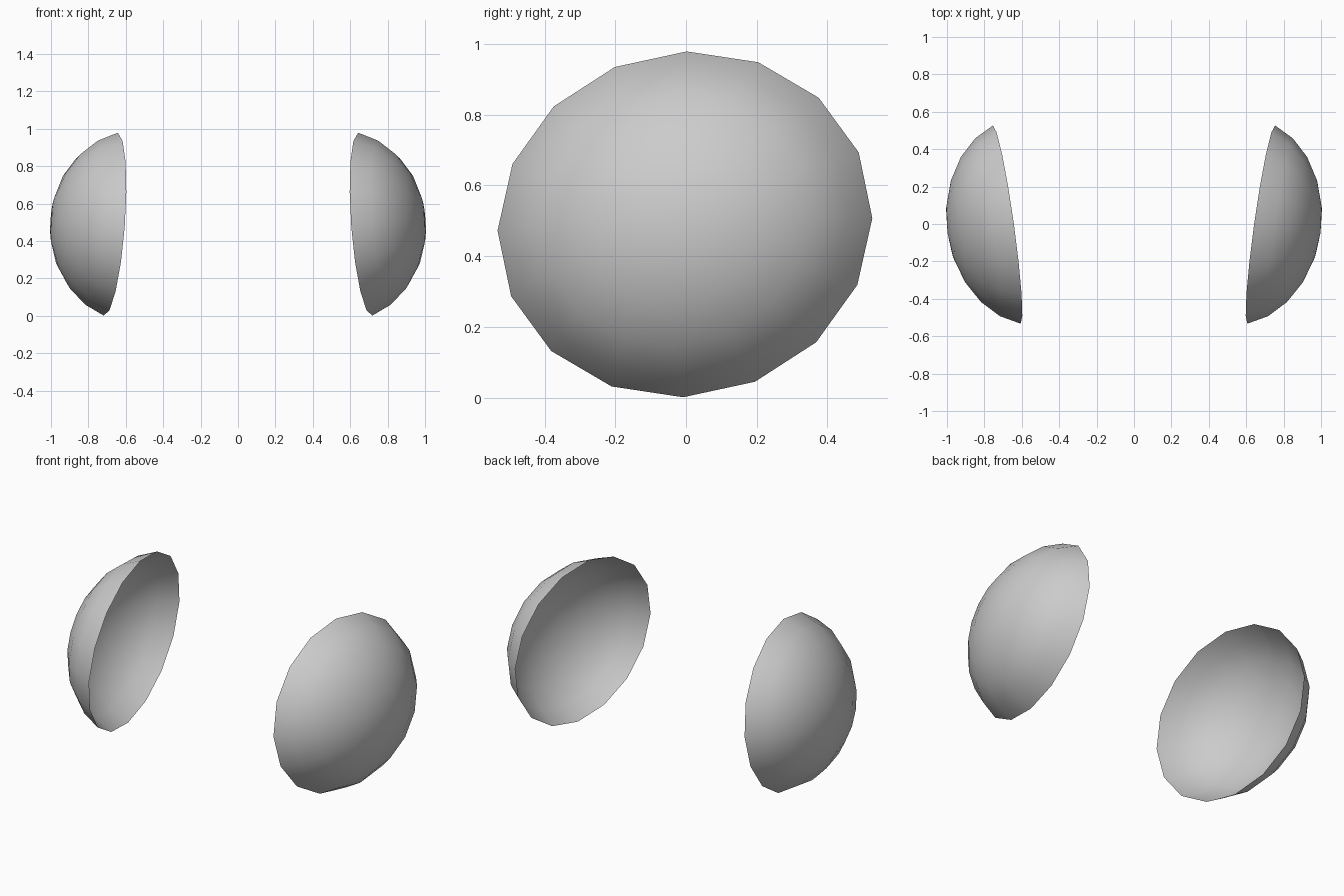
import bpy, bmesh
from math import sin, cos, radians, tau
from mathutils import Vector

if "Cube" in bpy.data.objects:
    bpy.data.objects.remove(bpy.data.objects["Cube"])

SEGMENTS, RINGS, STEP = 16, 5, radians(15)
RIM = RINGS * STEP  # dome is an ellipsoid cut 75 degrees from its pole


def dome(name, side):
    # Open, slightly tilted ellipsoidal cap; side = 1 right, -1 left
    centre = Vector((0.68, -0.003, 0.49))
    u = Vector((0.074, 0.53, 0.0175)) / sin(RIM)
    v = Vector((-0.0375, 0.005, 0.489)) / sin(RIM)
    axis = Vector((1, -0.14, 0.077)).normalized() * 0.433

    def point(polar, t):
        p = centre + (u * cos(t) + v * sin(t)) * sin(polar) + axis * (cos(polar) - cos(RIM))
        return (p.x * side, p.y, p.z)

    bm = bmesh.new()
    pole = bm.verts.new(point(0, 0))
    rings = [[bm.verts.new(point(k * STEP, tau * i / SEGMENTS)) for i in range(SEGMENTS)]
             for k in range(1, RINGS + 1)]
    for i in range(SEGMENTS):
        j = (i + 1) % SEGMENTS
        fan = [pole, rings[0][i], rings[0][j]]
        bm.faces.new(fan if side > 0 else fan[::-1])
        for a, b in zip(rings, rings[1:]):
            quad = [a[i], b[i], b[j], a[j]]
            bm.faces.new(quad if side > 0 else quad[::-1])
    for f in bm.faces:
        f.smooth = True
    mesh = bpy.data.meshes.new(name)
    bm.to_mesh(mesh)
    bm.free()
    obj = bpy.data.objects.new(name, mesh)
    bpy.context.collection.objects.link(obj)


# Mirrored pair of cups
dome("right_cup", 1)
dome("left_cup", -1)
